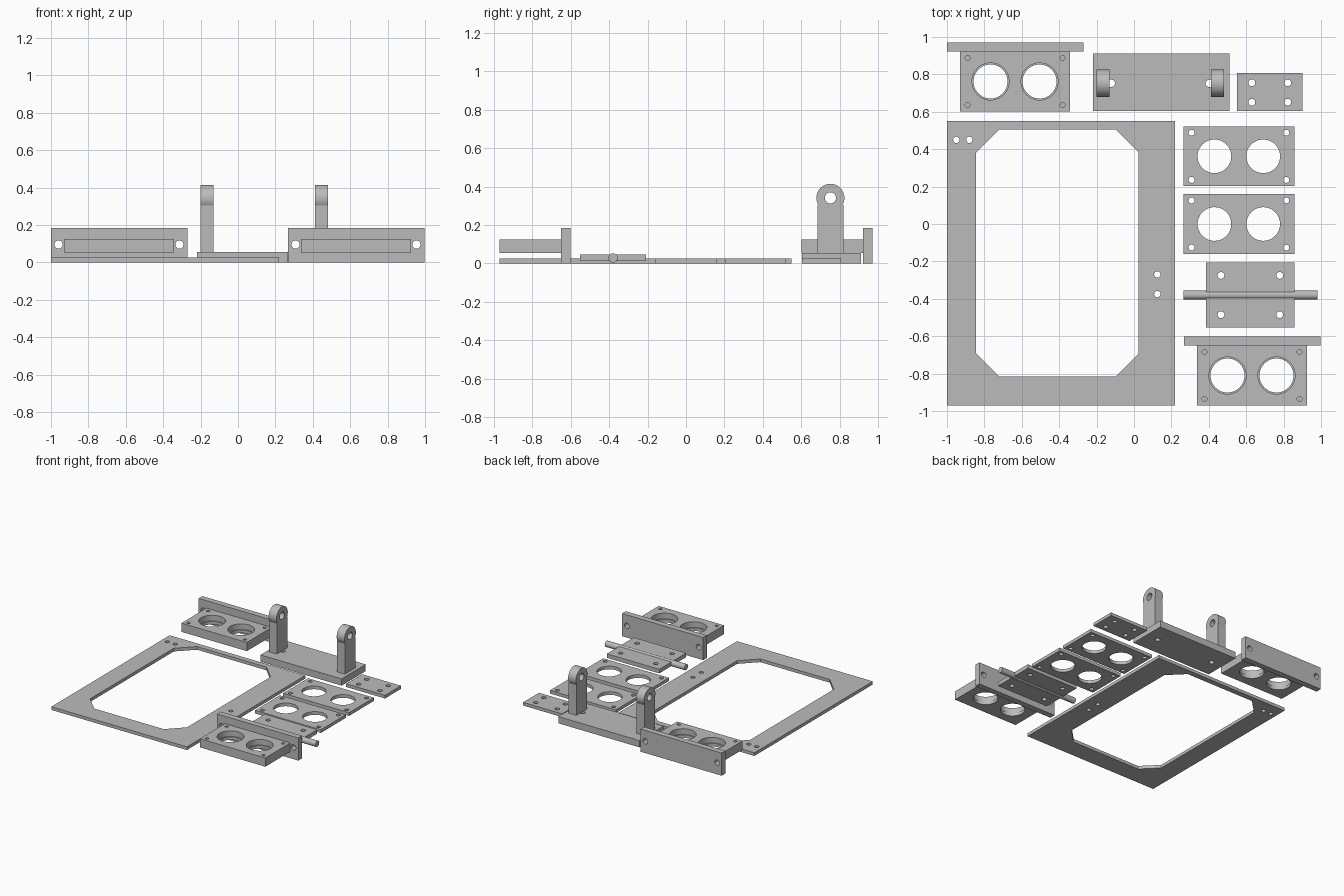
import bpy, bmesh
from math import pi, sin, cos, asin, radians
from mathutils import Matrix

if "Cube" in bpy.data.objects:
    bpy.data.objects.remove(bpy.data.objects["Cube"])

grey = bpy.data.materials.new("plain grey")
grey.use_nodes = True
grey.diffuse_color = (0.5, 0.5, 0.5, 1)
grey.node_tree.nodes["Principled BSDF"].inputs["Base Color"].default_value = (0.5, 0.5, 0.5, 1)

# Sheet orientations: columns are the sheet's own x, y and thickness directions
FLAT = Matrix.Identity(3)
FACING_FRONT = Matrix(((1, 0, 0), (0, 0, -1), (0, 1, 0)))
FACING_SIDE = Matrix(((0, 0, 1), (1, 0, 0), (0, 1, 0)))


def rect(x0, x1, y0, y1):
    return [(x0, y0), (x1, y0), (x1, y1), (x0, y1)]


def arc(cx, cy, r, start=0, end=2 * pi, n=48):
    return [(cx + r * cos(start + (end - start) * i / n),
             cy + r * sin(start + (end - start) * i / n)) for i in range(n)]


def holes(xs, ys, r):
    return [arc(x, y, r) for x in xs for y in ys]


def finish(obj):
    obj.data.materials.clear()
    obj.data.materials.append(grey)
    bpy.ops.object.select_all(action='DESELECT')
    obj.select_set(True)
    bpy.context.view_layer.objects.active = obj
    bpy.ops.object.shade_smooth_by_angle(angle=radians(30))


def sheet(name, outline, cuts, low, high, turn=FLAT):
    """Flat outline with holes, extruded from low to high along its thickness."""
    curve = bpy.data.curves.new(name, 'CURVE')
    curve.dimensions, curve.fill_mode = '2D', 'BOTH'
    curve.extrude = (high - low) / 2
    for loop in [outline] + cuts:
        spline = curve.splines.new('POLY')
        spline.points.add(len(loop) - 1)
        for point, (x, y) in zip(spline.points, loop):
            point.co = (x, y, 0, 1)
        spline.use_cyclic_u = True
    temp = bpy.data.objects.new("outline", curve)
    mesh = bpy.data.meshes.new_from_object(temp)
    bpy.data.objects.remove(temp)
    bpy.data.curves.remove(curve)
    bm = bmesh.new()
    bm.from_mesh(mesh)
    bmesh.ops.remove_doubles(bm, verts=bm.verts, dist=1e-5)
    bmesh.ops.translate(bm, verts=bm.verts, vec=(0, 0, (low + high) / 2))
    bmesh.ops.transform(bm, verts=bm.verts, matrix=turn.to_4x4())
    bmesh.ops.recalc_face_normals(bm, faces=bm.faces)
    bm.to_mesh(mesh)
    bm.free()
    mesh.name = name
    obj = bpy.data.objects.new(name, mesh)
    bpy.context.collection.objects.link(obj)
    finish(obj)
    return obj


THIN = 0.026

# Large frame with a chamfered window
cx, cy, w, h, c = -0.41, -0.155, 0.435, 0.66, 0.123
window = [(cx + w, cy + h - c), (cx + w - c, cy + h), (cx - w + c, cy + h), (cx - w, cy + h - c),
          (cx - w, cy - h + c), (cx - w + c, cy - h), (cx + w - c, cy - h), (cx + w, cy - h + c)]
sheet("frame", rect(-1, 0.22, -0.97, 0.55),
      [window] + holes((-0.95, -0.88), (0.45,), 0.017) + holes((0.125,), (-0.27, -0.375), 0.017),
      0, THIN)

# Two thin plates with paired round openings
for name, y in (("rear_cover_plate", 0.362), ("front_cover_plate", 0), ):
    y = y or 0.0
    sheet(name, rect(0.265, 0.857, y - 0.16, y + 0.16),
          holes((0.43, 0.691), (y,), 0.09) + holes((0.308, 0.814), (y - 0.126, y + 0.126), 0.016),
          0, THIN)

# Small drilled plate
sheet("small_plate", rect(0.55, 0.9, 0.603, 0.807),
      holes((0.63, 0.822), (0.651, 0.755), 0.018), 0, THIN)

# Hinge plate with its long pin
sheet("hinge_plate", rect(0.385, 0.857, -0.553, -0.207),
      holes((0.465, 0.779), (-0.485, -0.275), 0.018), 0.012, 0.045)
sheet("hinge_pin", arc(-0.38, 0.028, 0.024), [], 0.265, 0.98, FACING_SIDE)

# Base with two pivot uprights
sheet("pivot_base", rect(-0.22, 0.51, 0.603, 0.912),
      holes((-0.122, 0.403), (0.752,), 0.02), 0, 0.055)
py, pz, r, half, shoulder = 0.752, 0.341, 0.073, 0.068, 0.305
a = asin((pz - shoulder) / r)
upright = ([(py - half, shoulder), (py - half, 0.055), (py + half, 0.055), (py + half, shoulder)]
           + arc(py, pz, r, -a, pi + a, 36) + [(py - r * cos(a), shoulder)])
for name, x in (("right_upright", -0.2), ("left_upright", 0.412)):
    sheet(name, upright, [arc(py, pz, 0.029)], x, x + 0.07, FACING_SIDE)

# Two sensor-style blocks, each on an upright back plate
for side, x, y in (("right", -0.636, 0.762), ("left", 0.631, -0.81)):
    body = rect(x - 0.294, x + 0.294, y - 0.16, y + 0.16)
    eyes = (x - 0.131, x + 0.131)
    sheet(side + "_block_lip", body, holes(eyes, (y,), 0.091), 0.053, 0.078)
    sheet(side + "_block", body, holes(eyes, (y,), 0.099)
          + holes((x - 0.254, x + 0.254), (y - 0.126, y + 0.126), 0.013), 0.078, 0.124)
    sheet(side + "_back_plate", rect(x - 0.364, x + 0.366, 0, 0.184),
          holes((x - 0.323, x + 0.323), (0.095,), 0.022), -y - 0.208, -y - 0.16, FACING_FRONT)
